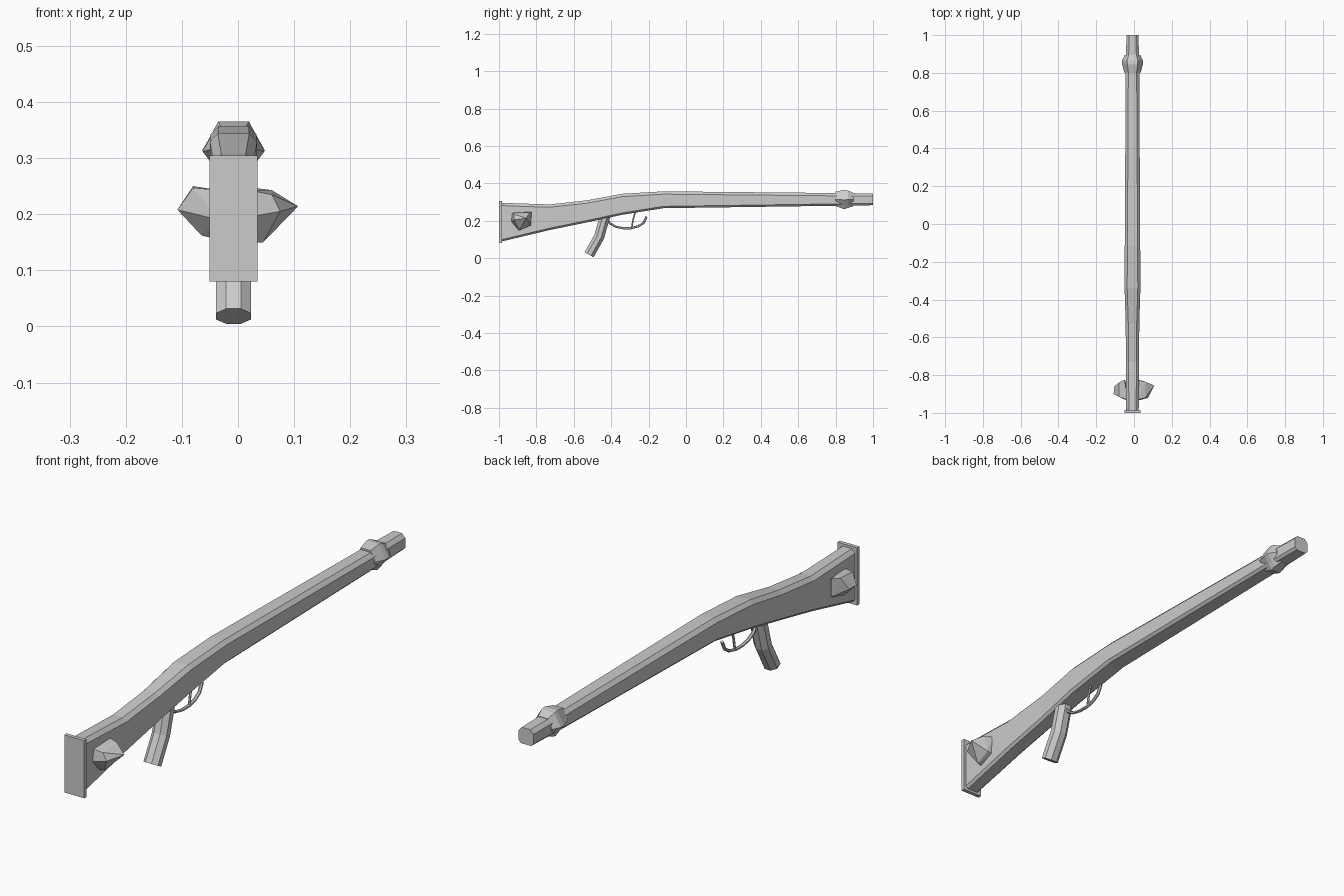
import bpy, bmesh, math
from mathutils import Vector

CX = -0.008  # centre line of the gun

grey = bpy.data.materials.new("light grey")
grey.diffuse_color = (0.6, 0.6, 0.6, 1)


def finish(name, bm):
    bmesh.ops.recalc_face_normals(bm, faces=bm.faces)
    me = bpy.data.meshes.new(name)
    bm.to_mesh(me)
    bm.free()
    me.materials.append(grey)
    ob = bpy.data.objects.new(name, me)
    bpy.context.collection.objects.link(ob)
    return ob


def loft(name, rings):
    """Skin a list of equal-sized point rings and cap both ends."""
    bm = bmesh.new()
    vs = [[bm.verts.new(p) for p in r] for r in rings]
    n = len(rings[0])
    for a, b in zip(vs, vs[1:]):
        for i in range(n):
            j = (i + 1) % n
            bm.faces.new((a[i], a[j], b[j], b[i]))
    bm.faces.new(vs[0])
    bm.faces.new(vs[-1])
    return finish(name, bm)


def hull(name, points):
    bm = bmesh.new()
    for p in points:
        bm.verts.new(p)
    bmesh.ops.convex_hull(bm, input=bm.verts)
    return finish(name, bm)


def tube(name, path, rx, r, sides):
    """Tube along (y, z) points; rx is the sideways radius."""
    pts = [Vector((CX, y, z)) for y, z in path]
    rings = []
    for i, p in enumerate(pts):
        t = (pts[min(i + 1, len(pts) - 1)] - pts[max(i - 1, 0)]).normalized()
        side = Vector((0, -t.z, t.y))
        ring = []
        for k in range(sides):
            a = math.tau * (k + 0.5) / sides
            ring.append(p + Vector((rx * math.cos(a), 0, 0)) + side * r * math.sin(a))
        rings.append(ring)
    return loft(name, rings)


# Stock and barrel: chamfered section (y, top, bottom, half width)
stations = [(-0.99, 0.296, 0.088, 0.033), (-0.73, 0.287, 0.150, 0.035),
            (-0.53, 0.309, 0.191, 0.036), (-0.34, 0.344, 0.232, 0.042),
            (-0.12, 0.357, 0.267, 0.041), (0.80, 0.348, 0.280, 0.036),
            (1.00, 0.346, 0.283, 0.032)]
body = []
for y, top, bot, w in stations:
    c, d = 0.015, 0.010
    half = [(w - 0.010, bot), (w, bot + d), (w, top - c), (w - 0.014, top)]
    body.append([(CX + x, y, z) for x, z in half] +
                [(CX - x, y, z) for x, z in reversed(half)])
loft("stock_and_barrel", body)

# Butt plate
hull("butt_plate", [(CX + sx * 0.043, y, z) for sx in (-1, 1)
                    for y in (-1, -0.985) for z in (0.08, 0.305)])

# Hand grip, trigger guard and trigger
tube("hand_grip", [(-0.430, 0.235), (-0.464, 0.115), (-0.518, 0.018)], 0.034, 0.030, 8)
guard = [(-0.425, 0.215), (-0.405, 0.185), (-0.375, 0.168), (-0.335, 0.160),
         (-0.295, 0.160), (-0.255, 0.170), (-0.227, 0.188), (-0.211, 0.222)]
tube("trigger_guard", guard, 0.007, 0.006, 6)
tube("trigger", [(-0.270, 0.250), (-0.283, 0.205), (-0.290, 0.164)], 0.005, 0.004, 6)

# Rough stones on both sides of the butt
hull("right_stone", [(0.107, -0.855, 0.214), (0.060, -0.920, 0.235), (0.060, -0.835, 0.243),
                     (0.020, -0.930, 0.243), (0.020, -0.825, 0.248), (0.075, -0.920, 0.205),
                     (0.045, -0.890, 0.150), (0.020, -0.935, 0.195), (0.045, -0.830, 0.178),
                     (0.020, -0.830, 0.175), (0.020, -0.895, 0.148)])
hull("left_stone", [(-0.108, -0.900, 0.208), (-0.104, -0.860, 0.205), (-0.080, -0.840, 0.250),
                    (-0.080, -0.915, 0.247), (-0.050, -0.825, 0.245), (-0.035, -0.930, 0.243),
                    (-0.065, -0.885, 0.162), (-0.035, -0.935, 0.190), (-0.045, -0.830, 0.170),
                    (-0.035, -0.895, 0.155)])

# Faceted lump wrapped round the muzzle
outline = [(-0.028, 1), (0.028, 1), (0.056, 0.48), (0.034, 0.2),
           (0.020, 0), (-0.020, 0), (-0.034, 0.2), (-0.056, 0.48)]
lump = []
for y, s, lo, hi in [(0.800, 0.76, 0.278, 0.355), (0.845, 0.98, 0.262, 0.365),
                     (0.865, 1.0, 0.268, 0.362), (0.895, 0.72, 0.278, 0.349)]:
    lump.append([(CX + x * s, y, lo + (hi - lo) * t) for x, t in outline])
loft("muzzle_lump", lump)
